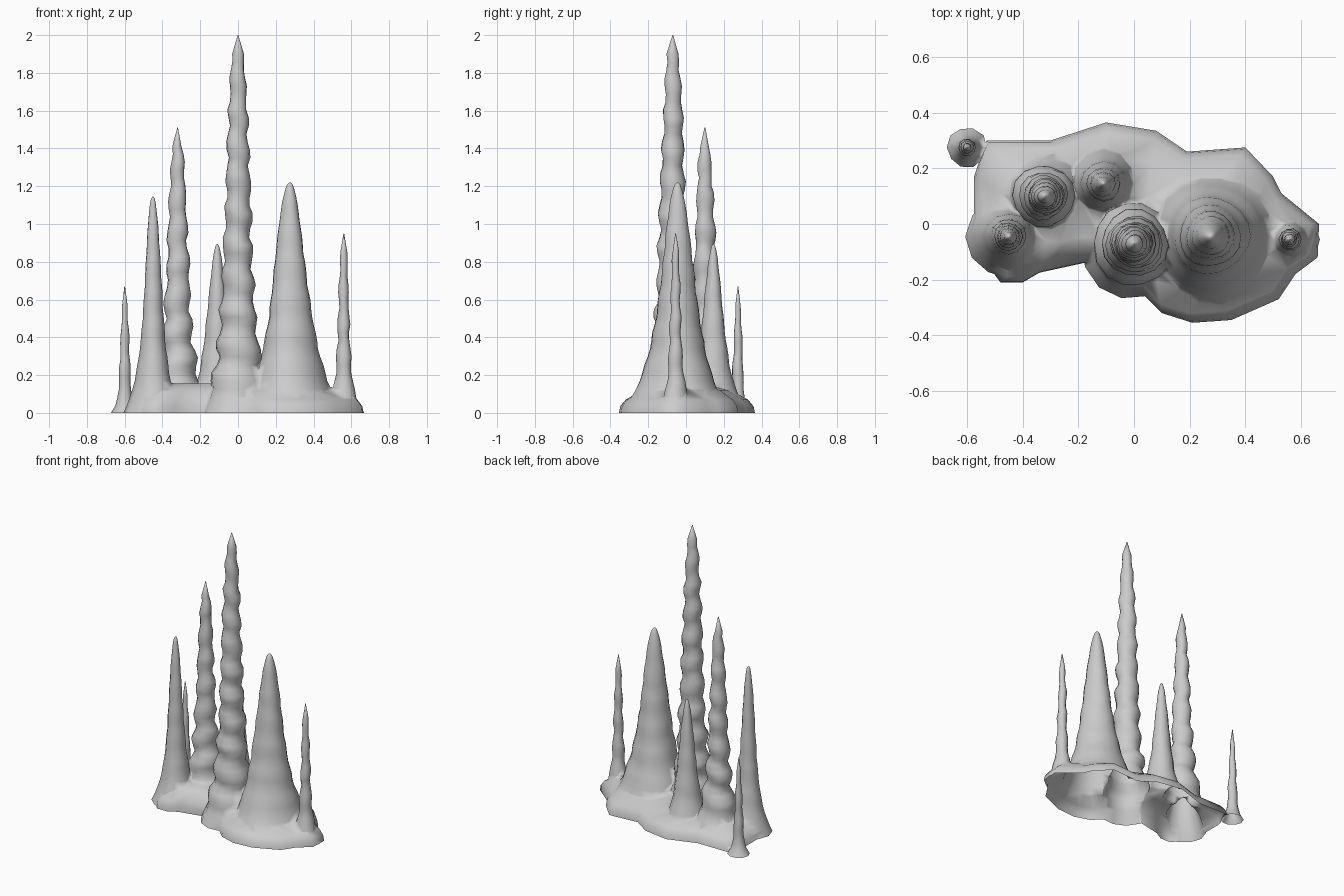
import bpy, bmesh, math, random

if "Cube" in bpy.data.objects:
    bpy.data.objects.remove(bpy.data.objects["Cube"])

random.seed(4)


def loft(name, rings):
    """Closed solid from stacked rings of equal point count."""
    bm = bmesh.new()
    loops = [[bm.verts.new(p) for p in ring] for ring in rings]
    n = len(loops[0])
    for a, b in zip(loops, loops[1:]):
        for i in range(n):
            j = (i + 1) % n
            bm.faces.new((a[i], a[j], b[j], b[i]))
    bm.faces.new(loops[0][::-1])
    bm.faces.new(loops[-1])
    bmesh.ops.triangulate(bm, faces=bm.faces[:])
    bmesh.ops.recalc_face_normals(bm, faces=bm.faces[:])
    me = bpy.data.meshes.new(name)
    bm.to_mesh(me)
    bm.free()
    ob = bpy.data.objects.new(name, me)
    bpy.context.collection.objects.link(ob)
    return ob


def spire(name, x, y, top, shaft, power, flare, spread, bump, sides):
    """Stalagmite: tapering shaft plus flared foot, with rippled drip rings."""
    tip = 0.1 if bump > 0.1 else 0.035      # rippled spires end in a long point
    count = round((top - tip) / 0.042)
    heights = [(top - tip) * i / count for i in range(count + 1)]
    heights += [top] if bump > 0.1 else [top - tip / 3, top]
    phase = random.uniform(0, 6)
    rings = []
    for z in [-0.03 - random.random() * 0.02] + heights:
        h = min(max(z, 0), top)
        r = shaft * (1 - h / top) ** power + flare * math.exp(-h / spread) + 0.002
        fade = min(1, h / 0.3)
        dx, dy = (random.uniform(-1, 1) * bump * r * 0.5 * fade for _ in range(2))
        ring = []
        for i in range(sides):
            a = math.tau * i / sides
            k = 1 + bump * fade * math.sin(h * 36 + phase + 0.8 * math.sin(a + phase))
            k += 0.03 * math.sin(3 * a + phase + h * 5)
            ring.append((x + dx * (h < top) + r * k * math.cos(a),
                         y + dy * (h < top) + r * k * math.sin(a), z))
        rings.append(ring)
    return loft(name, rings)


# Low mound the spires grow out of
outline = [(-.575, .17), (-.53, .3), (-.3, .3), (-.1, .365), (.08, .335), (.19, .26),
           (.4, .275), (.5, .17), (.53, .11), (.665, 0), (.66, -.12), (.58, -.18),
           (.52, -.27), (.35, -.345), (.21, -.355), (.1, -.32), (.02, -.24),
           (-.18, -.14), (-.34, -.175), (-.4, -.21), (-.48, -.21), (-.575, -.08)]
layers = [(1, -.06), (1, 0), (.98, .035), (.9, .07), (.65, .12), (.3, .155)]
mound = loft("stalagmite_cluster", [
    [(x * (1 + s) / 2, y * s, z) for x, y in outline] for s, z in layers])

# Spires: x, y, height, shaft radius, taper power, foot flare, flare spread, ripple, sides
spires = [
    spire("tall_spire", 0, -.07, 2, .085, .38, .11, .25, .13, 14),
    spire("second_spire", -.32, .1, 1.51, .072, .4, .125, .18, .14, 14),
    spire("left_spire", -.45, -.045, 1.145, .06, .45, .09, .2, .03, 12),
    spire("back_spire", -.11, .145, .895, .078, .55, .1, .15, .03, 12),
    spire("broad_spire", .275, -.045, 1.22, .12, .5, .17, .25, .025, 18),
    spire("right_spire", .56, -.055, .95, .036, .4, .07, .1, .14, 10),
    spire("small_spire", -.6, .275, .67, .034, .6, .036, .04, .13, 10),
]

# Merge everything into one skin
for s in spires:
    m = mound.modifiers.new("merge", 'BOOLEAN')
    m.operation = 'UNION'
    m.solver = 'MANIFOLD'
    m.object = s
bpy.context.view_layer.update()
graph = bpy.context.evaluated_depsgraph_get()
merged = bpy.data.meshes.new_from_object(mound.evaluated_get(graph))
mound.modifiers.clear()
mound.data = merged
for s in spires:
    bpy.data.objects.remove(s)

# Cut the hollow underside open at ground level
bm = bmesh.new()
bm.from_mesh(merged)
bmesh.ops.bisect_plane(bm, geom=bm.verts[:] + bm.edges[:] + bm.faces[:], dist=1e-4,
                       plane_co=(0, 0, 0), plane_no=(0, 0, 1), clear_inner=True)
for f in bm.faces:
    f.smooth = True
bm.to_mesh(merged)
bm.free()
